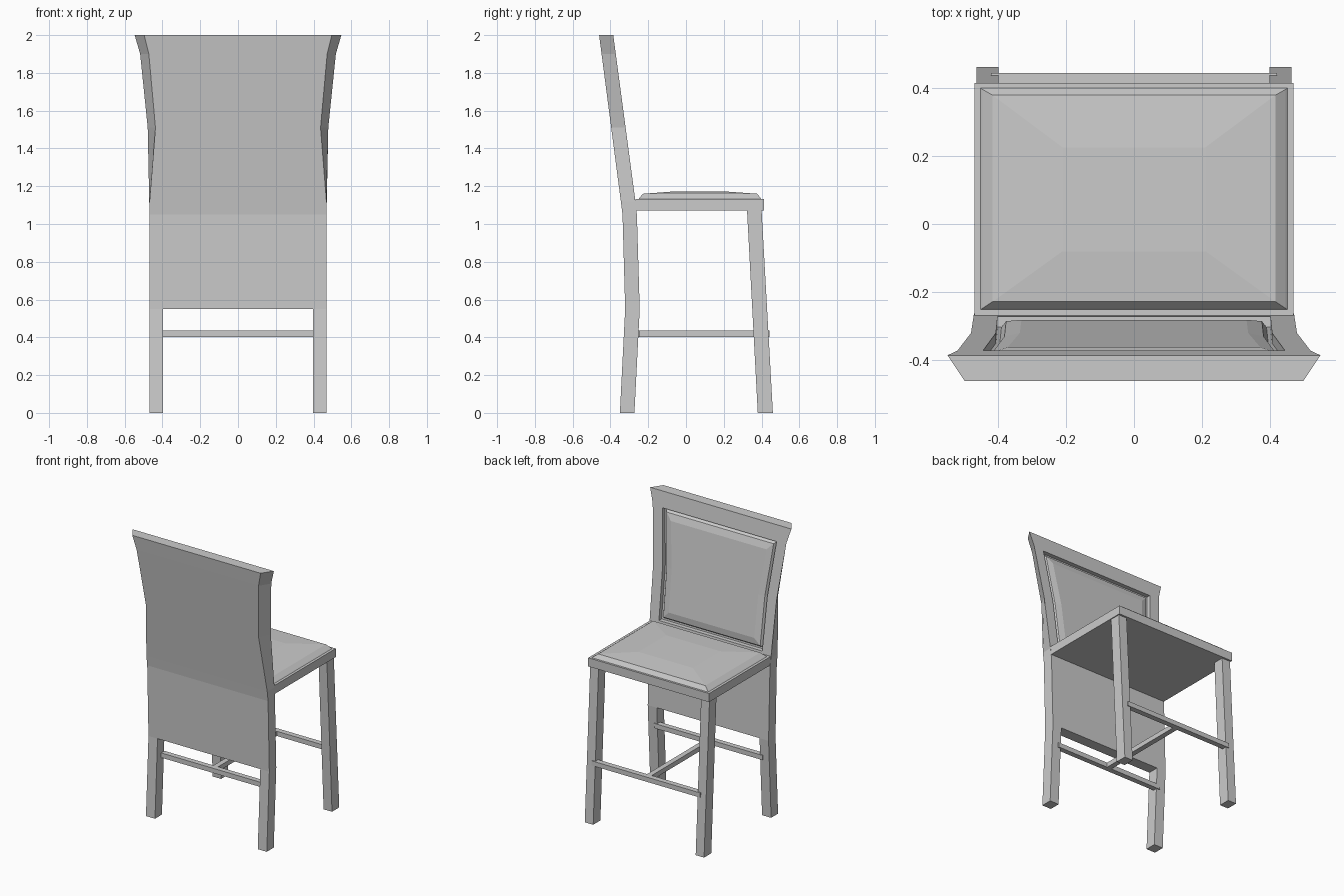
import bpy, bmesh

if "Cube" in bpy.data.objects:
    bpy.data.objects.remove(bpy.data.objects["Cube"])


def loft(name, sections):
    """Solid skinned through a list of closed sections with equal point counts."""
    bm = bmesh.new()
    rings = [[bm.verts.new(p) for p in s] for s in sections]
    n = len(rings[0])
    for a, b in zip(rings, rings[1:]):
        for i in range(n):
            j = (i + 1) % n
            bm.faces.new((a[i], a[j], b[j], b[i]))
    bm.faces.new(rings[0][::-1])
    bm.faces.new(rings[-1])
    bmesh.ops.recalc_face_normals(bm, faces=bm.faces)
    me = bpy.data.meshes.new(name)
    bm.to_mesh(me)
    bm.free()
    ob = bpy.data.objects.new(name, me)
    bpy.context.collection.objects.link(ob)
    return ob


def rect(x0, x1, y0, y1, z):
    return [(x0, y0, z), (x1, y0, z), (x1, y1, z), (x0, y1, z)]


def box(name, x0, x1, y0, y1, z0, z1):
    return loft(name, [rect(x0, x1, y0, y1, z0), rect(x0, x1, y0, y1, z1)])


def face_y(z):
    """Sloping inner face of the backrest."""
    return -0.265 - (z - 1.1) * 0.12 / 0.9


# Backrest slab: z, outer y, inner y, outer half width, inner half width
rows = [(0.55, -0.322, -0.245, 0.468, 0.468),
        (1.05, -0.336, -0.26, 0.468, 0.468),
        (1.12, -0.345, face_y(1.12), 0.468, 0.47),
        (1.51, -0.396, face_y(1.51), 0.437, 0.478),
        (1.90, -0.447, face_y(1.90), 0.472, 0.518),
        (2.00, -0.46, face_y(2.0), 0.497, 0.547)]
back = loft("backrest", [[(-xb, yb, z), (xb, yb, z), (xf, yf, z), (-xf, yf, z)]
                         for z, yb, yf, xb, xf in rows])

# Recess cut into the inner face
recess = [(1.15, 0.40), (1.51, 0.405), (1.89, 0.442)]
cutter = loft("recess_cutter", [rect(-x, x, face_y(z) - 0.03, face_y(z) + 0.05, z)
                                for z, x in recess])
cutter.hide_render = True
mod = back.modifiers.new("recess", 'BOOLEAN')
mod.operation = 'DIFFERENCE'
mod.solver = 'EXACT'
mod.object = cutter
bpy.context.view_layer.objects.active = back
bpy.ops.object.modifier_apply(modifier=mod.name)
bpy.data.objects.remove(cutter)


# Back cushion: six-sided outline, bevelled towards the sitter
def pad_outline(inset, depth):
    half = [(1.16 + inset, 0.39 - inset), (1.51, 0.395 - inset), (1.88 - inset, 0.43 - inset)]
    pts = [(x, face_y(z) + depth, z) for z, x in half]
    return pts + [(-x, y, z) for x, y, z in reversed(pts)]


loft("back_cushion", [pad_outline(0, -0.032), pad_outline(0.015, -0.01), pad_outline(0.06, 0.0)])

# Seat frame and domed cushion
box("seat_frame", -0.468, 0.468, -0.268, 0.413, 1.072, 1.132)
loft("seat_cushion", [rect(-0.452, 0.452, -0.252, 0.40, 1.13),
                      rect(-0.445, 0.445, -0.248, 0.395, 1.137),
                      rect(-0.415, 0.415, -0.228, 0.378, 1.16),
                      rect(-0.21, 0.21, -0.08, 0.225, 1.171)])

# Legs, mirrored left and right
for s, side in ((-1, "left"), (1, "right")):
    loft("back_leg_" + side, [rect(s * 0.468, s * 0.398, -0.35, -0.273, 0),
                              rect(s * 0.468, s * 0.398, -0.322, -0.245, 0.55)])
    loft("front_leg_" + side, [rect(s * 0.462, s * 0.397, 0.38, 0.46, 0),
                               rect(s * 0.462, s * 0.397, 0.323, 0.40, 1.075)])

# Stretchers in an H layout
box("front_stretcher", -0.42, 0.42, 0.405, 0.443, 0.402, 0.435)
box("back_stretcher", -0.42, 0.42, -0.282, -0.245, 0.402, 0.435)
box("middle_stretcher", -0.018, 0.018, -0.246, 0.406, 0.402, 0.435)
